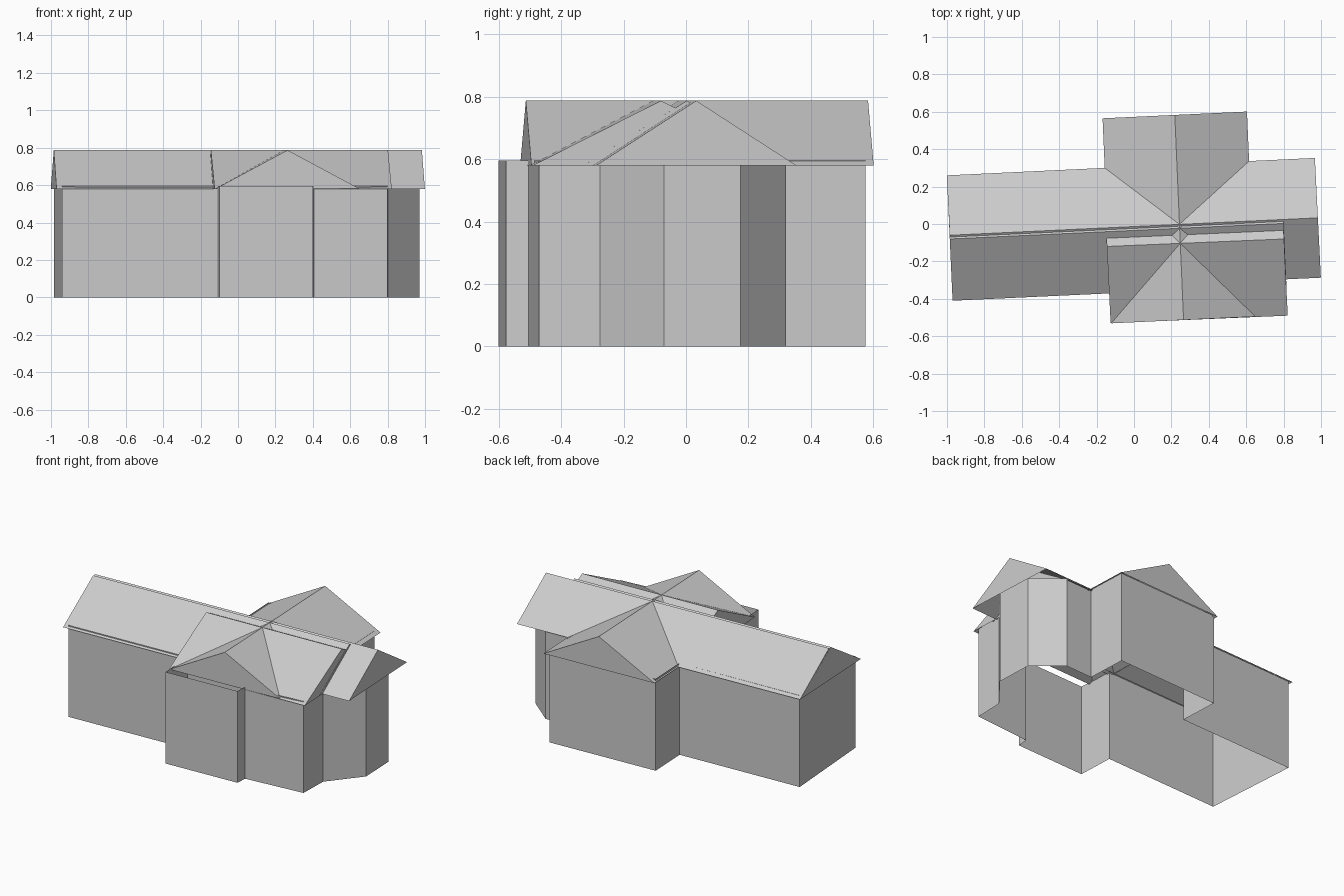
import bpy

if "Cube" in bpy.data.objects:
    bpy.data.objects.remove(bpy.data.objects["Cube"])

EAVE, RIDGE, WALL = 0.58, 0.787, 0.595


def make_object(name, verts, faces):
    mesh = bpy.data.meshes.new(name)
    mesh.from_pydata(verts, [], faces)
    mesh.update()
    obj = bpy.data.objects.new(name, mesh)
    bpy.context.collection.objects.link(obj)
    return obj


def gable_roof(name, a, b, side):
    """Two slopes and two gable triangles around the ridge a-b."""
    verts = []
    for x, y in (a, b):
        verts += [(x - side[0], y - side[1], EAVE),
                  (x, y, RIDGE),
                  (x + side[0], y + side[1], EAVE)]
    faces = [(0, 3, 4, 1), (1, 4, 5, 2), (0, 1, 2), (3, 5, 4)]
    return make_object(name, verts, faces)


# Outer walls: open sheet following the house plan, counter-clockwise
plan = [(-0.94, -0.395), (-0.11, -0.357), (-0.10, -0.60), (0.40, -0.577),
        (0.405, -0.505), (0.80, -0.47), (0.805, -0.275), (0.97, -0.07),
        (0.96, 0.175), (0.785, 0.32), (0.59, 0.31), (0.578, 0.575),
        (-0.16, 0.54), (-0.148, 0.277), (-0.985, 0.24)]
n = len(plan)
make_object("outer_walls",
            [(x, y, 0) for x, y in plan] + [(x, y, WALL) for x, y in plan],
            [(i, (i + 1) % n, (i + 1) % n + n, i + n) for i in range(n)])

# Overlapping gable roofs, one for each block of the plan
gable_roof("main_roof", (-0.985, -0.06), (0.983, 0.033), (-0.016, 0.32))
gable_roof("main_front_roof", (-0.985, -0.08), (0.80, 0.003), (-0.015, 0.33))
gable_roof("front_wing_roof", (-0.145, -0.12), (0.802, -0.08), (-0.02, 0.41))
gable_roof("cross_gable_roof", (0.265, -0.513), (0.218, 0.583), (0.386, 0.018))
